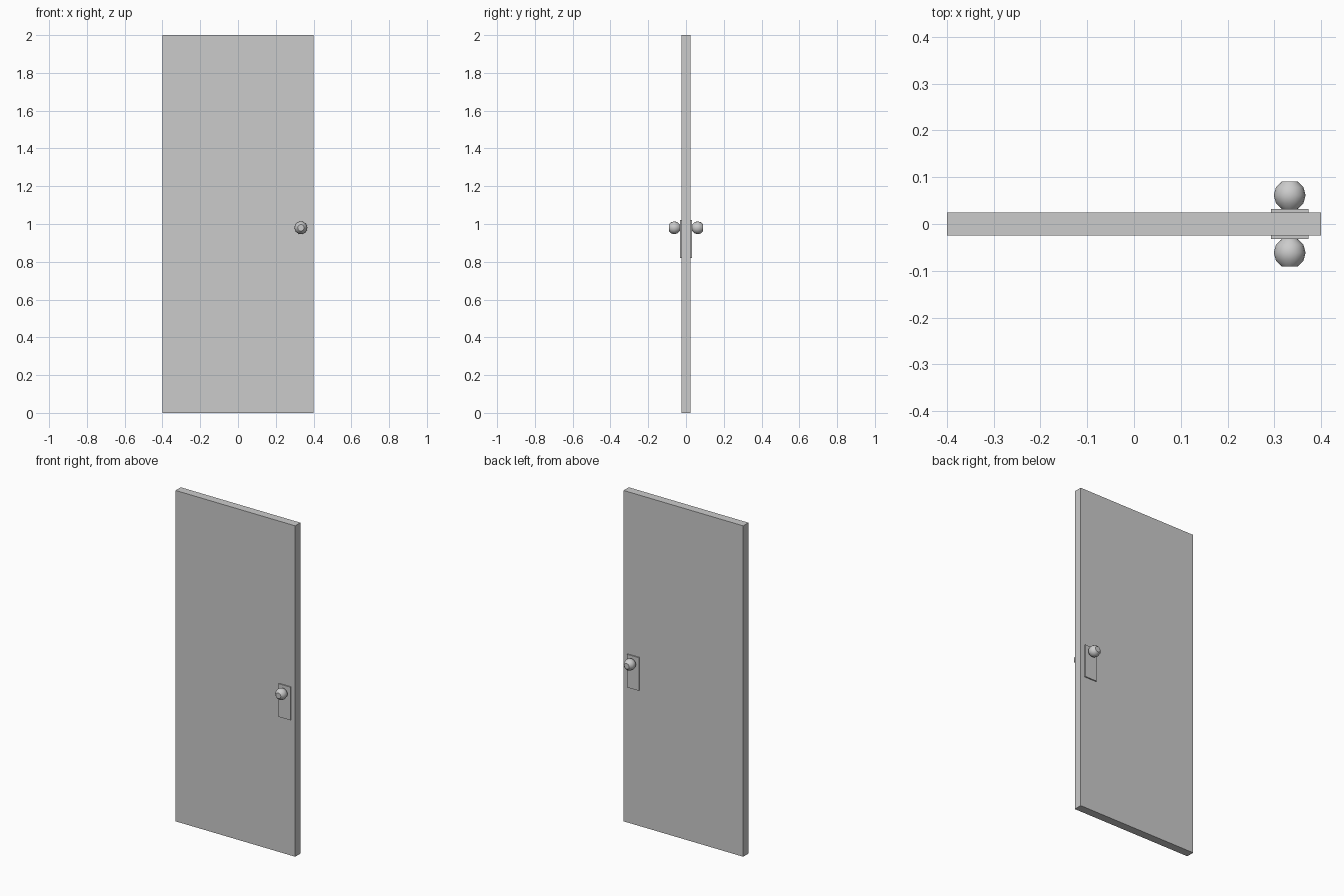
import bpy, bmesh, math

if "Cube" in bpy.data.objects:
    bpy.data.objects.remove(bpy.data.objects["Cube"])

def add_object(name, bm):
    bmesh.ops.recalc_face_normals(bm, faces=bm.faces)
    mesh = bpy.data.meshes.new(name)
    bm.to_mesh(mesh)
    bm.free()
    obj = bpy.data.objects.new(name, mesh)
    bpy.context.collection.objects.link(obj)
    return obj

def box(name, lo, hi):
    bm = bmesh.new()
    bmesh.ops.create_cube(bm, size=1)
    for v in bm.verts:
        v.co = [(a + b) / 2 + c * (b - a) for a, b, c in zip(lo, hi, v.co)]
    return add_object(name, bm)

def knob(name, x, y, z, radius, sides=16):
    # ball with both poles cut flat, axis along y
    bm = bmesh.new()
    rings = []
    for deg in (-60, -30, 0, 30, 60):
        lat = math.radians(deg)
        r = radius * math.cos(lat)
        rings.append([bm.verts.new((x + r * math.cos(2 * math.pi * i / sides),
                                    y + radius * math.sin(lat),
                                    z + r * math.sin(2 * math.pi * i / sides)))
                      for i in range(sides)])
    for a, b in zip(rings, rings[1:]):
        for i in range(sides):
            j = (i + 1) % sides
            bm.faces.new((a[i], a[j], b[j], b[i])).smooth = True
    for ring in (rings[0], rings[-1]):
        bm.faces.new(ring)
        for i in range(sides):
            bm.edges.get((ring[i], ring[(i + 1) % sides])).smooth = False
    return add_object(name, bm)

# door leaf
box("door_panel", (-0.4, -0.025, 0), (0.4, 0.025, 2))

# handle plate and knob on each face
for side, s in (("front", -1), ("back", 1)):
    y0, y1 = sorted((s * 0.025, s * 0.032))
    box(side + "_plate", (0.293, y0, 0.82), (0.373, y1, 1.02))
    knob(side + "_knob", 0.333, s * 0.0615, 0.98, 0.034)
